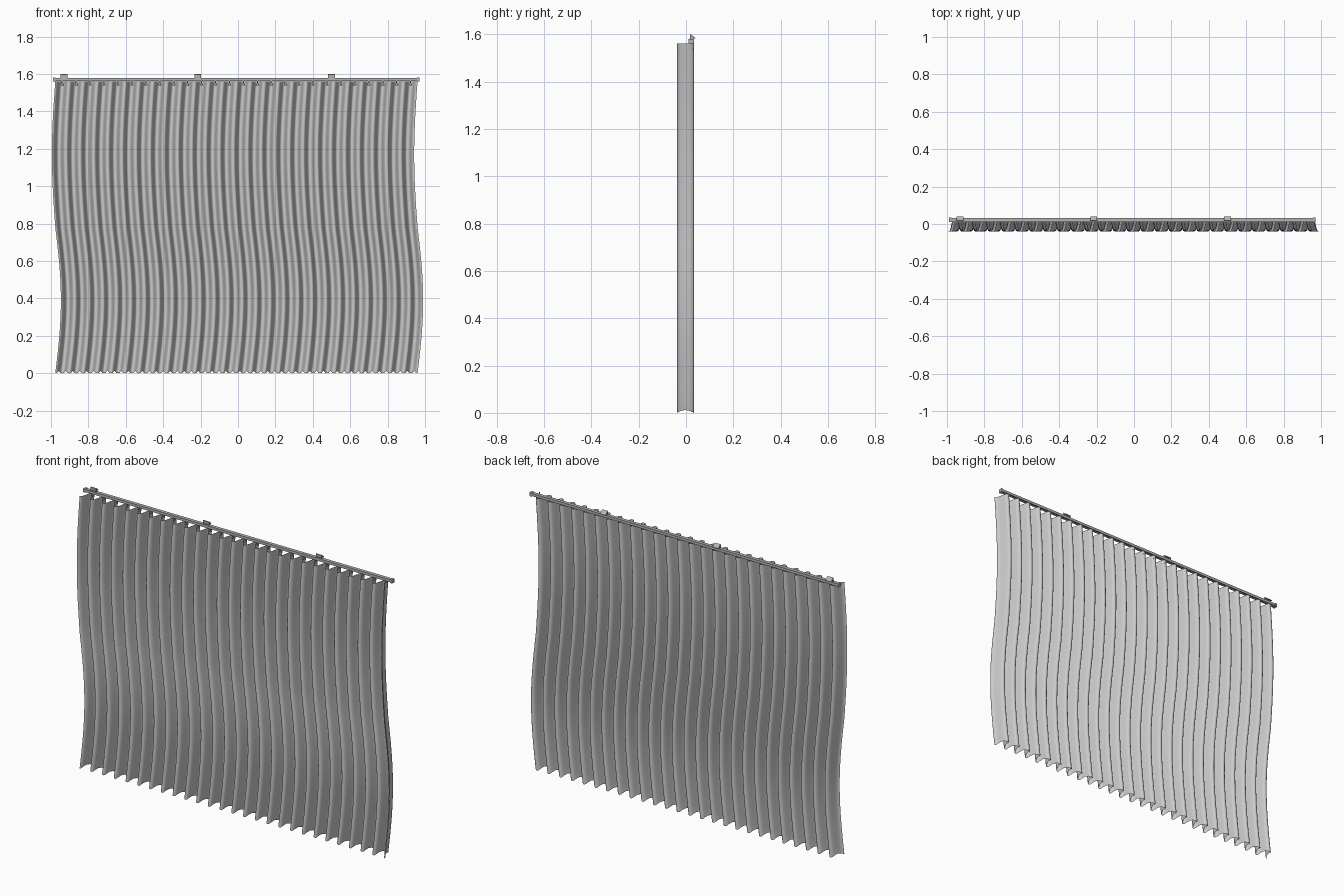
import bpy, bmesh, math

if "Cube" in bpy.data.objects:
    bpy.data.objects.remove(bpy.data.objects["Cube"])

PITCH, FOLDS, X0 = 0.0745, 26, -0.977
AMP, YC = 0.036, -0.003
TOP, HEAD, HEM = 1.56, 1.53, 0.11


def material(name, v):
    m = bpy.data.materials.new(name)
    m.diffuse_color = (v, v, v, 1)
    m.use_nodes = True
    m.node_tree.nodes["Principled BSDF"].inputs["Base Color"].default_value = m.diffuse_color
    return m


LIGHT, DARK = material("light_tape", 0.9), material("dark_metal", 0.45)


def finish(bm, name, mat=None, smooth=False):
    bmesh.ops.recalc_face_normals(bm, faces=bm.faces)
    me = bpy.data.meshes.new(name)
    bm.to_mesh(me)
    bm.free()
    ob = bpy.data.objects.new(name, me)
    bpy.context.collection.objects.link(ob)
    if mat:
        me.materials.append(mat)
    if smooth:
        for p in me.polygons:
            p.use_smooth = True
    return ob


def sway(z):
    # sideways S-shaped swing of the hanging cloth
    s = -math.sin(2 * math.pi * (TOP - z) / TOP)
    return s * (0.018 if s < 0 else -0.03) * (1 if s < 0 else -1)


def cloth(name, z0, z1, rows, mat=None):
    # rippled sheet between two heights
    bm = bmesh.new()
    n = FOLDS * 16
    grid = []
    for j in range(rows + 1):
        row = []
        for i in range(n + 1):
            f = math.sin(math.pi / 2 * math.cos(2 * math.pi * i / 16))
            z = z0 + (z1 - z0) * j / rows
            x = X0 + PITCH * i / 16 + sway(z)
            if z < 0.001:
                z = 0.012 * (1 - f * f)
            row.append(bm.verts.new((x, YC - AMP * f, z)))
        grid.append(row)
    for a, b in zip(grid, grid[1:]):
        for i in range(n):
            bm.faces.new((a[i], a[i + 1], b[i + 1], b[i]))
    return finish(bm, name, mat, True)


def add_box(bm, x0, x1, y0, y1, z0, z1):
    vs = bmesh.ops.create_cube(bm, size=1)["verts"]
    for v in vs:
        v.co = ((x0 + x1) / 2 + v.co.x * (x1 - x0),
                (y0 + y1) / 2 + v.co.y * (y1 - y0),
                (z0 + z1) / 2 + v.co.z * (z1 - z0))


def extrude_x(bm, pts, x0, x1):
    # closed (y, z) profile swept along x
    a = [bm.verts.new((x0, y, z)) for y, z in pts]
    b = [bm.verts.new((x1, y, z)) for y, z in pts]
    bm.faces.new(a)
    bm.faces.new(b[::-1])
    for i in range(len(pts)):
        k = (i + 1) % len(pts)
        bm.faces.new((a[i], b[i], b[k], a[k]))


# curtain panel, bottom hem and header tape
cloth("curtain_panel", HEM, HEAD, 32)
cloth("bottom_hem", 0.0, HEM, 4, LIGHT)
cloth("header_tape", HEAD, TOP, 1, LIGHT)

# slotted rail
bm = bmesh.new()
extrude_x(bm, [(0.012, 1.563), (0.019, 1.563), (0.019, 1.566), (0.015, 1.566),
               (0.015, 1.575), (0.029, 1.575), (0.029, 1.566), (0.025, 1.566),
               (0.025, 1.563), (0.032, 1.563), (0.032, 1.578), (0.012, 1.578)],
          -0.985, 0.96)
finish(bm, "rail", DARK)

# rail end caps
bm = bmesh.new()
for x in (-0.99, 0.957):
    add_box(bm, x, x + 0.013, 0.01, 0.034, 1.56, 1.58)
finish(bm, "rail_end_caps", DARK)

# carriers: stem in the slot and a clip to the tape
bm = bmesh.new()
for k in range(FOLDS):
    x = X0 + PITCH * (k + 0.5)
    add_box(bm, x - 0.003, x + 0.003, 0.02, 0.024, 1.548, 1.573)
    add_box(bm, x - 0.006, x + 0.006, 0.018, 0.031, 1.538, 1.55)
finish(bm, "carriers", DARK)

# wall brackets clipped over the rail
bm = bmesh.new()
for x in (-0.93, -0.215, 0.5):
    extrude_x(bm, [(0.014, 1.578), (0.034, 1.578), (0.034, 1.582), (0.022, 1.582),
                   (0.023, 1.588), (0.041, 1.58), (0.041, 1.583), (0.02, 1.6),
                   (0.017, 1.598), (0.018, 1.582), (0.014, 1.582)],
              x - 0.018, x + 0.018)
finish(bm, "brackets", DARK)
